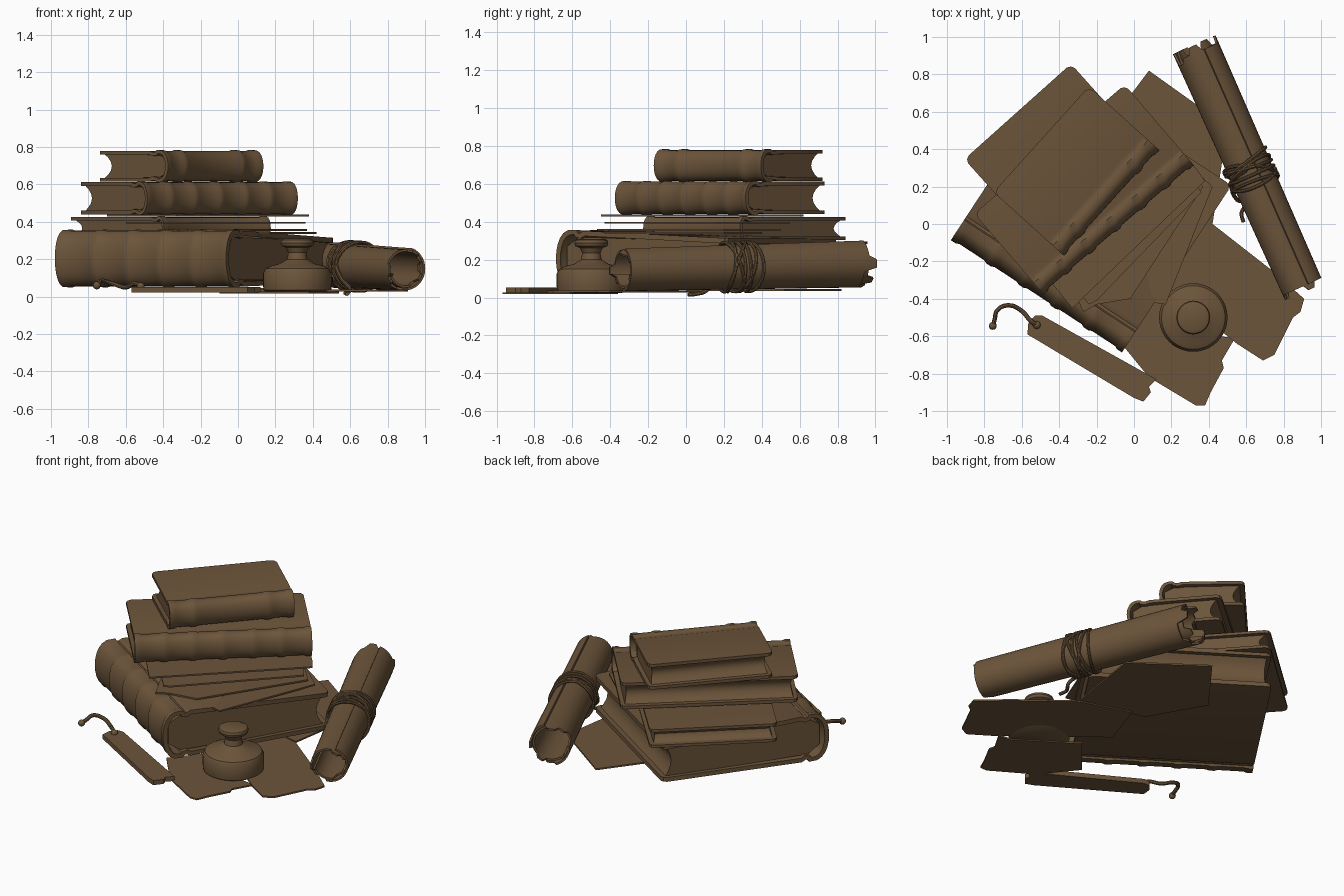
import bpy, bmesh, math, random
from mathutils import Vector as V

if "Cube" in bpy.data.objects:
    bpy.data.objects.remove(bpy.data.objects["Cube"])

random.seed(4)
mat = bpy.data.materials.new("brown leather")
mat.diffuse_color = (0.15, 0.09, 0.043, 1)
mat.use_nodes = True
mat.node_tree.nodes["Principled BSDF"].inputs["Base Color"].default_value = mat.diffuse_color


def add(name, verts, faces, solid=0.0):
    me = bpy.data.meshes.new(name)
    me.from_pydata([tuple(v) for v in verts], [], faces)
    bm = bmesh.new()
    bm.from_mesh(me)
    bmesh.ops.recalc_face_normals(bm, faces=bm.faces)
    bm.to_mesh(me)
    bm.free()
    me.materials.append(mat)
    ob = bpy.data.objects.new(name, me)
    bpy.context.collection.objects.link(ob)
    if solid:
        m = ob.modifiers.new("thickness", 'SOLIDIFY')
        m.thickness, m.offset = solid, 0
        bpy.context.view_layer.objects.active = ob
        bpy.ops.object.modifier_apply(modifier=m.name)
    return ob


def grid(name, rows, closed=False, caps=False, solid=0.0):
    n, k = len(rows), len(rows[0])
    faces = []
    for i in range(n - 1):
        for j in range(k if closed else k - 1):
            j2 = (j + 1) % k
            faces.append((i * k + j, i * k + j2, (i + 1) * k + j2, (i + 1) * k + j))
    if caps:
        faces += [tuple(range(k)), tuple(range((n - 1) * k, n * k))]
    return add(name, [p for r in rows for p in r], faces, solid)


def sheet(name, pts, z, t=0.01):
    n = len(pts)
    verts = [(x, y, z) for x, y in pts] + [(x, y, z + t) for x, y in pts]
    faces = [tuple(range(n)), tuple(range(n, 2 * n))]
    faces += [(i, (i + 1) % n, (i + 1) % n + n, i + n) for i in range(n)]
    add(name, verts, faces)


def tube(name, pts, r, closed=False):
    cu = bpy.data.curves.new(name, 'CURVE')
    cu.dimensions = '3D'
    cu.bevel_depth, cu.bevel_resolution, cu.resolution_u = r, 2, 5
    cu.use_fill_caps = True
    sp = cu.splines.new('BEZIER')
    sp.bezier_points.add(len(pts) - 1)
    for b, p in zip(sp.bezier_points, pts):
        b.co = p
        b.handle_left_type = b.handle_right_type = 'AUTO'
    sp.use_cyclic_u = closed
    cu.materials.append(mat)
    ob = bpy.data.objects.new(name, cu)
    bpy.context.collection.objects.link(ob)
    bpy.ops.object.select_all(action='DESELECT')
    ob.select_set(True)
    bpy.context.view_layer.objects.active = ob
    bpy.ops.object.convert(target='MESH')


def book(name, A, B, W, z0, z1, t=0.022, bulge=0.07, ribs=(), drop=0.0, lift=0.0):
    """Book whose spine runs A to B; pages lie to the left of that line."""
    A, B = V(A), V(B)
    L = (B - A).length
    u = (B - A) / L
    f = V((-u.y, u.x))
    zm, h = (z0 + z1) / 2, (z1 - z0) / 2

    def at(s, w, z):
        k = max(0, w / W)
        z += k * (lift * (zm + h - z) - drop * (z - zm + h)) / (2 * h)
        p = A + u * s + f * w
        return (p.x, p.y, z)

    # cover: one wrapped sheet with raised bands, hinge grooves, round corners
    stations = [(0, 1), (0.03, 1), (0.045, 0)]
    for r in ribs:
        stations += [(r * L - 0.03, 0), (r * L - 0.012, 1), (r * L + 0.012, 1), (r * L + 0.03, 0)]
    stations += [(L - 0.045, 0), (L - 0.03, 1), (L, 1)]
    hh = h - t / 2
    half = [(W, 1, 0.03), (W - 0.01, 1, 0.01), (W - 0.03, 1, 0), (bulge + 0.07, 1, 0),
            (bulge + 0.045, 0.9, 0), (bulge + 0.02, 0.93, 0)]
    rows = []
    for s, rib in stations:
        e = lambda inset: min(max(s, inset), L - inset)
        row = [at(e(c), w, zm - hh * q) for w, q, c in half]
        for i in range(13):
            a = math.radians(-90 + 15 * i)
            c = max(0, math.cos(a)) ** 0.7
            row.append(at(s, t / 2 + bulge - bulge * c - 0.008 * rib * c,
                          zm + (hh + 0.005 * rib) * math.sin(a)))
        row += [at(e(c), w, zm + hh * q) for w, q, c in reversed(half)]
        rows.append(row)
    grid(name + "_cover", rows, solid=t)
    # page block with hollow fore edge and slightly hollow ends
    ph = h - t * 0.8
    sect = [(bulge * 0.4, -0.5), (bulge + 0.02, -0.9)]
    sect += [(W - 0.025 - 0.045 * (1 - q * q), q) for q in (-1, -.7, -.35, 0, .35, .7, 1)]
    sect += [(bulge + 0.02, 0.9), (bulge * 0.4, 0.5)]
    rows = [[at(s + sg * 0.012 * (1 - q * q), w, zm + ph * q) for w, q in sect]
            for s, sg in ((0.025, 1), (L - 0.025, -1))]
    grid(name + "_pages", rows, closed=True, caps=True)


# stacked books
book("bottom_book", (-0.975, -0.08), (-0.06, -0.68), 1.06, 0.05, 0.36, t=0.028, bulge=0.1,
     ribs=(0.22, 0.41, 0.6, 0.79), drop=0.05, lift=0.03)
book("thin_book", (-0.40, -0.22), (0.17, 0.29), 0.76, 0.305, 0.425, t=0.018, bulge=0.03)
book("middle_book", (-0.49, -0.37), (0.315, 0.32), 0.56, 0.44, 0.612, t=0.02, bulge=0.06,
     ribs=(0.17, 0.33, 0.5, 0.67, 0.83))
book("top_book", (-0.38, -0.165), (0.13, 0.40), 0.5, 0.615, 0.78, t=0.02, bulge=0.06,
     ribs=(0.2, 0.8))

# loose leaves fanned between the books
sheet("loose_leaf_upper", [(-0.33, -0.45), (0.38, 0.23), (0.33, 0.3), (0.05, 0.62), (-0.7, 0.0)], 0.428)
sheet("loose_leaf_middle", [(-0.24, -0.43), (-0.2, -0.41), (0.36, 0.17), (0.1, 0.55), (-0.6, 0.0)], 0.39)
sheet("loose_leaf_lower", [(-0.27, -0.47), (-0.2, -0.43), (-0.02, -0.4), (0.37, 0.2), (0.1, 0.5), (-0.5, 0.0)], 0.352)
sheet("loose_leaf_strip", [(0.1, -0.42), (0.17, -0.43), (0.42, 0.2), (0.2, 0.4), (0.0, 0.1)], 0.335)

# papers on the table
sheet("paper_back", [(0.08, 0.82), (0.5, 0.52), (0.42, 0.0), (0.0, 0.1), (-0.2, 0.45)], 0.035)
sheet("paper_right", [(0.42, 0.0), (0.74, -0.25), (0.91, -0.4), (0.89, -0.47), (0.85, -0.5), (0.75, -0.7),
                      (0.69, -0.73), (0.55, -0.64), (0.2, -0.36), (0.0, -0.2), (0.1, 0.1)], 0.028)
sheet("paper_front", [(-0.1, -0.6), (0.08, -0.82), (0.33, -0.97), (0.38, -0.97), (0.41, -0.9), (0.48, -0.77),
                      (0.47, -0.73), (0.54, -0.61), (0.46, -0.6), (0.1, -0.36)], 0.018)

# ink pot, turned profile
prof = [(0, 0.025), (0.165, 0.025), (0.18, 0.035), (0.183, 0.06), (0.183, 0.125), (0.17, 0.15), (0.14, 0.165),
        (0.09, 0.178), (0.055, 0.2), (0.048, 0.235), (0.06, 0.262), (0.085, 0.272), (0.09, 0.288),
        (0.085, 0.303), (0.07, 0.31), (0, 0.31)]
grid("ink_pot", [[(0.317 + max(r, 0.001) * math.cos(a), -0.5 + max(r, 0.001) * math.sin(a), z)
                  for a in (math.tau * i / 40 for i in range(40))] for r, z in prof], closed=True, caps=True)

# rolled scroll: a spiral sheet with torn ends
P0, P1 = V((0.335, 0.92, 0.178)), V((0.895, -0.335, 0.147))
axis = (P1 - P0).normalized()
side = axis.cross(V((0, 0, 1))).normalized()
up = side.cross(axis)
N = 60
torn = [[random.choice((-0.04, 0, 0, 0.03)) for _ in range(N // 3 + 1)] for _ in range(2)]
rows = []
for t in (0, 0.04, 0.2, 0.4, 0.5, 0.6, 0.8, 0.96, 1):
    row = []
    for j in range(N + 1):
        a = math.radians(110) + j / N * math.pi * 3.3
        r = (0.125 - 0.012 * t) * (1 - 0.2 * j / N)
        p = P0.lerp(P1, t) + side * r * math.cos(a) + up * r * math.sin(a)
        if t in (0, 1):
            p += axis * torn[t][j // 3]
        row.append(p)
    rows.append(row)
grid("scroll", rows, solid=0.012)

# cord wound round the scroll, with a hanging end
mid = P0.lerp(P1, 0.52)
for i, (c, tilt) in enumerate([(-0.07, 0.03), (-0.045, -0.02), (-0.02, 0.045), (0.005, 0.0),
                               (0.03, -0.04), (0.055, 0.02), (0.0, 0.08)]):
    pts = []
    for k in range(12):
        a = math.tau * k / 12
        pts.append(mid + axis * (c + tilt * math.cos(a + i * 0.4))
                   + 0.13 * (side * math.cos(a) + up * math.sin(a)))
    tube("scroll_cord_%d" % (i + 1), pts, 0.009, closed=True)
tube("scroll_cord_end", [(0.6, 0.29, 0.29), (0.53, 0.23, 0.22), (0.55, 0.13, 0.1), (0.6, 0.11, 0.04),
                         (0.575, 0.06, 0.02), (0.585, 0.01, 0.015)], 0.011)

# bookmark tag with knotted string
sheet("bookmark_tag", [(-0.57, -0.59), (-0.565, -0.53), (-0.53, -0.49), (-0.49, -0.49), (0.12, -0.83),
                       (0.08, -0.87), (0.09, -0.9), (0.05, -0.95), (0.0, -0.93)], 0.022, 0.03)
tube("bookmark_string", [(-0.51, -0.545, 0.055), (-0.55, -0.52, 0.07), (-0.6, -0.465, 0.05), (-0.67, -0.435, 0.07),
                         (-0.73, -0.46, 0.085), (-0.745, -0.51, 0.07), (-0.755, -0.55, 0.06)], 0.012)
for n, (x, y, z) in (("string_knot", (-0.755, -0.545, 0.06)), ("string_eyelet", (-0.52, -0.54, 0.055))):
    bpy.ops.mesh.primitive_uv_sphere_add(segments=12, ring_count=8, radius=0.021, location=(x, y, z))
    bpy.context.object.name = n
    bpy.context.object.data.materials.append(mat)

# smooth shading with crisp edges
bpy.ops.object.select_all(action='SELECT')
bpy.ops.object.shade_smooth_by_angle(angle=math.radians(35))
